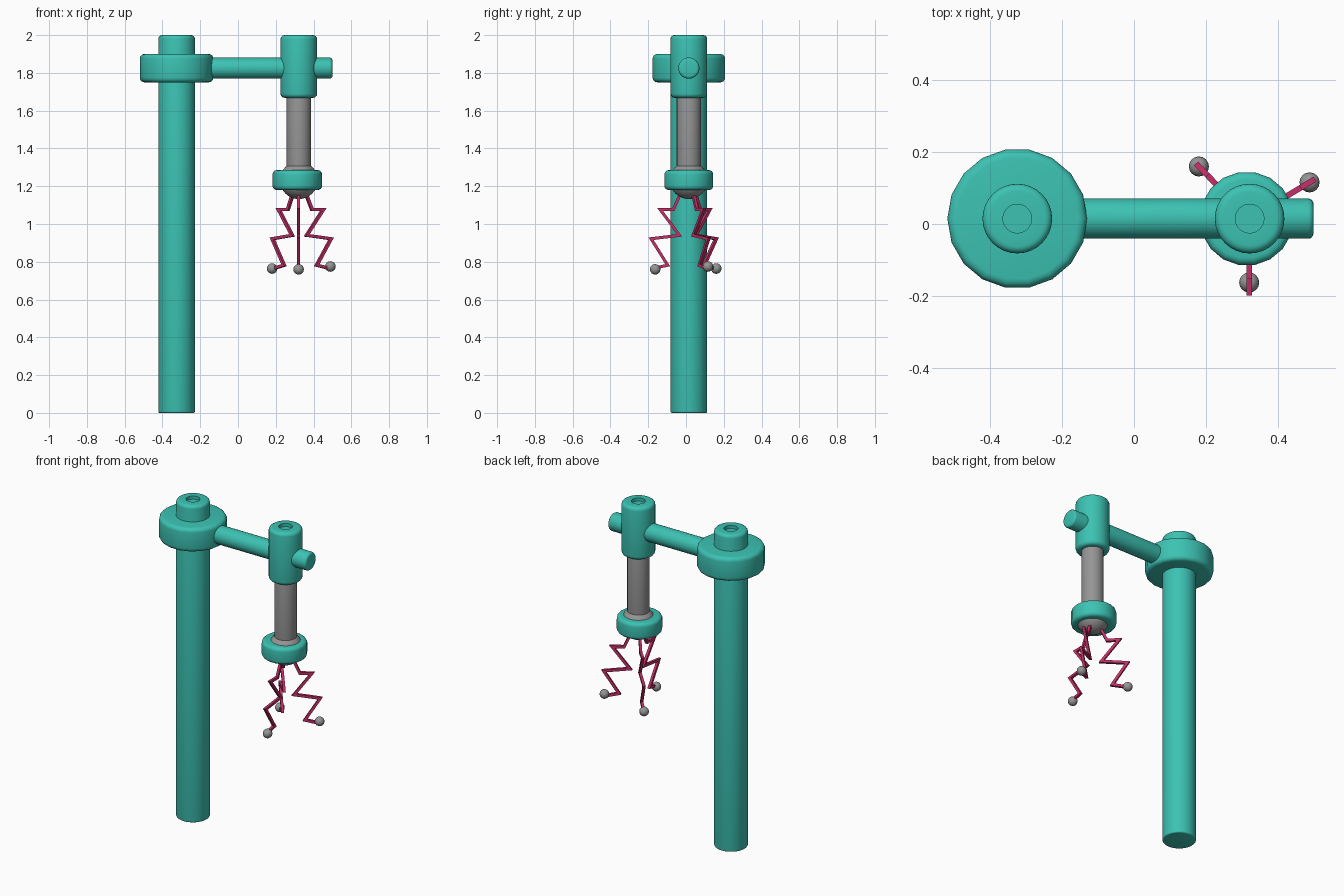
import bpy, bmesh, math
from mathutils import Matrix, Vector

cube = bpy.data.objects.get("Cube")
if cube:
    bpy.data.objects.remove(cube)


def material(name, rgb):
    m = bpy.data.materials.new(name)
    m.use_nodes = True
    m.diffuse_color = (*rgb, 1)
    bsdf = next(n for n in m.node_tree.nodes if n.type == 'BSDF_PRINCIPLED')
    bsdf.inputs["Base Color"].default_value = (*rgb, 1)
    return m


TEAL = material("teal paint", (0.045, 0.54, 0.45))
GREY = material("grey metal", (0.30, 0.30, 0.30))
PINK = material("crimson", (0.56, 0.03, 0.14))


def finish(name, bm, mat, smooth=True):
    bmesh.ops.recalc_face_normals(bm, faces=bm.faces)
    mesh = bpy.data.meshes.new(name)
    bm.to_mesh(mesh)
    bm.free()
    mesh.materials.append(mat)
    ob = bpy.data.objects.new(name, mesh)
    bpy.context.collection.objects.link(ob)
    if smooth:
        bpy.ops.object.select_all(action='DESELECT')
        ob.select_set(True)
        bpy.context.view_layer.objects.active = ob
        bpy.ops.object.shade_smooth_by_angle(angle=math.radians(40))
    return ob


def rounded_cylinder(name, mat, base, radius, length, bevel, sides=32,
                     foot_bevel=None, dimple=0, along_x=False):
    """Lathe a cylinder with rounded rims and an optional recess on top."""
    profile = []
    foot = bevel if foot_bevel is None else foot_bevel
    for b, z, start in ((foot, foot, -90), (bevel, length - bevel, 0)):
        for i in range(5):
            a = math.radians(start + i * 22.5)
            profile.append((radius - b + b * math.cos(a), z + b * math.sin(a)))
    if dimple:
        profile += [(dimple, length), (dimple, length - 0.02)]
    bm = bmesh.new()
    turn = Matrix.Rotation(math.pi / 2, 4, 'Y') if along_x else Matrix()
    place = Matrix.Translation(base) @ turn
    rings = []
    for r, z in profile:
        rings.append([bm.verts.new(place @ Vector((
            r * math.cos(math.tau * k / sides),
            r * math.sin(math.tau * k / sides), z))) for k in range(sides)])
    for low, high in zip(rings, rings[1:]):
        for k in range(sides):
            n = (k + 1) % sides
            bm.faces.new((low[k], low[n], high[n], high[k]))
    bm.faces.new(rings[0][::-1])
    bm.faces.new(rings[-1])
    return finish(name, bm, mat)


def ball(name, mat, centre, radius, segments):
    bm = bmesh.new()
    bmesh.ops.create_uvsphere(bm, u_segments=segments, v_segments=segments // 2,
                              radius=radius, matrix=Matrix.Translation(centre))
    return finish(name, bm, mat)


def zigzag(name, mat, path, half, place):
    """Square bar with mitred corners following a path in the local xz plane."""
    pts = [Vector(p) for p in path]
    bm = bmesh.new()
    rings = []
    for i, p in enumerate(pts):
        before = (p - pts[i - 1]).normalized() if i else None
        after = (pts[i + 1] - p).normalized() if i < len(pts) - 1 else None
        before, after = before or after, after or before
        n0 = Vector((-before.y, before.x))
        n1 = Vector((-after.y, after.x))
        mitre = (n0 + n1).normalized()
        mitre *= half / mitre.dot(n0)
        rings.append([bm.verts.new(place @ Vector((p.x + s * mitre.x, t * half, p.y + s * mitre.y)))
                      for s, t in ((-1, -1), (1, -1), (1, 1), (-1, 1))])
    for a, b in zip(rings, rings[1:]):
        for k in range(4):
            n = (k + 1) % 4
            bm.faces.new((a[k], a[n], b[n], b[k]))
    bm.faces.new(rings[0])
    bm.faces.new(rings[-1])
    return finish(name, bm, mat, smooth=False)


# Stand: tall post, wide collar and horizontal arm
Y = 0.015
POST, HEAD = -0.325, 0.322
rounded_cylinder("post", TEAL, (POST, Y, 0), 0.097, 2.0, 0.02, foot_bevel=0.008, dimple=0.04)
rounded_cylinder("post_collar", TEAL, (POST, Y, 1.75), 0.195, 0.15, 0.025, sides=18)
rounded_cylinder("arm", TEAL, (POST, Y, 1.825), 0.056, 0.825, 0.015, along_x=True)

# Hanging tool: clamp head, shaft, lower collar and domed hub
rounded_cylinder("clamp_head", TEAL, (HEAD, Y, 1.668), 0.097, 0.332, 0.022, dimple=0.04)
rounded_cylinder("shaft", GREY, (HEAD, Y, 1.2), 0.064, 0.5, 0.004)
rounded_cylinder("lower_collar", TEAL, (0.314, Y, 1.18), 0.131, 0.105, 0.022, sides=18)
ball("hub_dome", GREY, (HEAD, Y, 1.232), 0.1, 32)

# Three zigzag fingers with ball tips
FINGER = [(0.045, 1.16), (0.082, 1.077), (0.152, 1.077), (0.05, 0.94),
          (0.2, 0.922), (0.112, 0.782), (0.175, 0.768)]
for label, angle, reach, tip_z in (("front", -90, 0.178, 0.76),
                                   ("right", 134, 0.202, 0.764),
                                   ("left", 31, 0.196, 0.775)):
    place = Matrix.Translation((0.321, Y, 0)) @ Matrix.Rotation(math.radians(angle), 4, 'Z')
    zigzag(label + "_finger", PINK, FINGER, 0.008, place)
    ball(label + "_finger_tip", GREY, place @ Vector((reach, 0, tip_z)), 0.028, 16)
